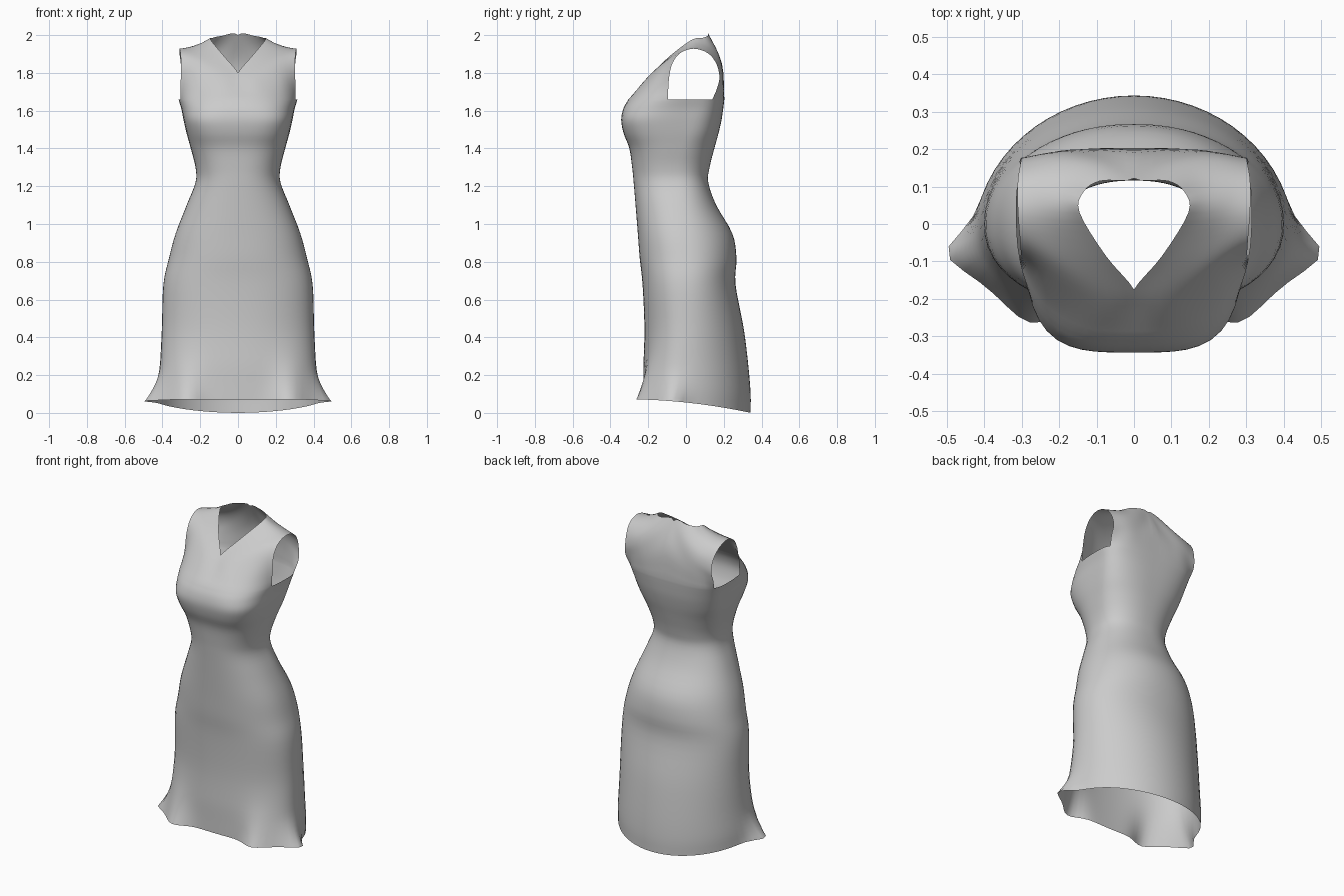
import bpy, bmesh, math

if "Cube" in bpy.data.objects:
    bpy.data.objects.remove(bpy.data.objects["Cube"])

N = 16        # segments per quarter section
P = 12        # yoke columns between centre/neck and armhole

# body sections: z, half width, y of widest point, front y, back y, front/back squareness
BODY = [
    (0.00, .430, -.06, -.225, .342, 2.2, 2.0),
    (0.10, .425, -.04, -.225, .342, 2.2, 2.0),
    (0.25, .413, -.02, -.225, .330, 2.2, 2.0),
    (0.45, .403, .00, -.220, .305, 2.2, 2.0),
    (0.68, .395, .00, -.230, .262, 2.3, 2.1),
    (0.82, .365, .00, -.245, .267, 2.3, 2.1),
    (0.95, .330, -.02, -.255, .245, 2.3, 2.1),
    (1.10, .272, -.04, -.267, .160, 2.3, 2.2),
    (1.22, .225, -.05, -.277, .118, 2.4, 2.3),
    (1.30, .225, -.05, -.285, .125, 2.5, 2.3),
    (1.40, .250, -.03, -.300, .150, 2.8, 2.4),
    (1.48, .272, .00, -.330, .172, 3.3, 2.6),
    (1.55, .288, .02, -.343, .188, 3.6, 2.8),
    (1.61, .300, .04, -.332, .197, 3.2, 3.0),
    (1.66, .315, .04, -.305, .203, 2.7, 3.3),
]

# yoke rows from centre/neck edge to armhole edge, going front -> shoulder -> back
YOKE = [
    [(0, -.230, 1.74), (.10, -.232, 1.742), (.22, -.180, 1.752), (.303, -.090, 1.77)],
    [(0, -.175, 1.80), (.10, -.165, 1.815), (.20, -.125, 1.84), (.302, -.072, 1.85)],
    [(.075, -.085, 1.89), (.15, -.070, 1.895), (.23, -.050, 1.90), (.305, -.030, 1.905)],
    [(.145, .030, 1.975), (.19, .030, 1.955), (.25, .035, 1.937), (.310, .040, 1.928)],
    [(.135, .085, 1.985), (.19, .100, 1.95), (.25, .110, 1.925), (.310, .115, 1.905)],
    [(.090, .115, 1.995), (.15, .150, 1.93), (.23, .165, 1.88), (.303, .160, 1.85)],
    [(0, .122, 2.00), (.10, .172, 1.90), (.20, .190, 1.83), (.300, .177, 1.78)],
    [(0, .190, 1.85), (.10, .197, 1.79), (.20, .195, 1.75), (.305, .165, 1.72)],
]


def spline(keys, t):
    """Catmull-Rom through a list of tuples, t in 0..1."""
    n = len(keys) - 1
    i = min(int(t * n), n - 1)
    f = t * n - i
    b, c = keys[i], keys[i + 1]
    a = keys[i - 1] if i else [2 * p - q for p, q in zip(b, c)]
    d = keys[i + 2] if i + 2 <= n else [2 * q - p for p, q in zip(b, c)]
    return tuple(.5 * (2 * q + (r - p) * f + (2 * p - 5 * q + 4 * r - s) * f * f
                       + (3 * q - p - 3 * r + s) * f ** 3)
                 for p, q, r, s in zip(a, b, c, d))


def resample(pts, n):
    """Points evenly spaced along a polyline."""
    acc = [0]
    for a, b in zip(pts, pts[1:]):
        acc.append(acc[-1] + math.dist(a, b))
    out, j = [], 0
    for k in range(n + 1):
        s = acc[-1] * k / n
        while j < len(pts) - 2 and acc[j + 1] < s:
            j += 1
        f = (s - acc[j]) / (acc[j + 1] - acc[j])
        out.append(tuple(p + (q - p) * f for p, q in zip(pts[j], pts[j + 1])))
    return out


def section(z, w, yc, yf, yb, nf, nb):
    """Half section from centre front to centre back, with hem flare and folds."""
    def quarter(y_end, n):
        pts = []
        for k in range(121):
            a = math.pi / 2 * k / 120
            s, c = max(math.sin(a), 0), max(math.cos(a), 0)
            pts.append((w * s ** (2 / n), yc + (y_end - yc) * c ** (2 / n)))
        pts[-1] = (w, yc)
        return resample(pts, N)
    flat = quarter(yf, nf) + quarter(yb, nb)[::-1][1:]
    ring = []
    flare = .07 * max(0, 1 - z / .24) ** 2
    fold = .07 * max(0, 1 - z / .45) ** 2
    hem = max(0, 1 - z / .3)
    for i, (x, y) in enumerate(flat):
        nx = x + flare * math.exp(-((y + .08) / .07) ** 2) * (x / w) ** 4
        ny = y - (fold * math.exp(-((x - .28) / .09) ** 2) if i < N else 0)
        nz = z + hem * (.055 - .105 * ny - .16 * ny * ny)
        ring.append((0 if i in (0, 2 * N) else nx, ny, nz))
    return ring


bm = bmesh.new()


def skin(rows):
    """Quad grid through equal-length rows of points."""
    grid = [[bm.verts.new(p) for p in r] for r in rows]
    for a, b in zip(grid, grid[1:]):
        for i in range(len(a) - 1):
            bm.faces.new((a[i], a[i + 1], b[i + 1], b[i]))


# skirt and bodice up to the armpits
M = 56
body = [section(*spline(BODY, k / M)) for k in range(M + 1)]
skin(body)

# shoulder yoke, joined to the top section in front and behind
top = body[-1]
keys = [top[:P + 1]]
keys += [[spline(r, k / P) for k in range(P + 1)] for r in YOKE]
keys += [top[:-P - 2:-1]]
R = 36
columns = [[spline([r[c] for r in keys], k / R) for k in range(R + 1)] for c in range(P + 1)]
skin([[(max(columns[c][k][0], 0), *columns[c][k][1:]) for c in range(P + 1)]
      for k in range(R + 1)])

bmesh.ops.remove_doubles(bm, verts=bm.verts, dist=.0005)
bmesh.ops.recalc_face_normals(bm, faces=bm.faces)
mesh = bpy.data.meshes.new("dress")
bm.to_mesh(mesh)
bm.free()
dress = bpy.data.objects.new("dress", mesh)
bpy.context.collection.objects.link(dress)

# other half
mirror = dress.modifiers.new("mirror", 'MIRROR')
mirror.use_axis[0] = True
mirror.merge_threshold = .0005

for p in mesh.polygons:
    p.use_smooth = True
